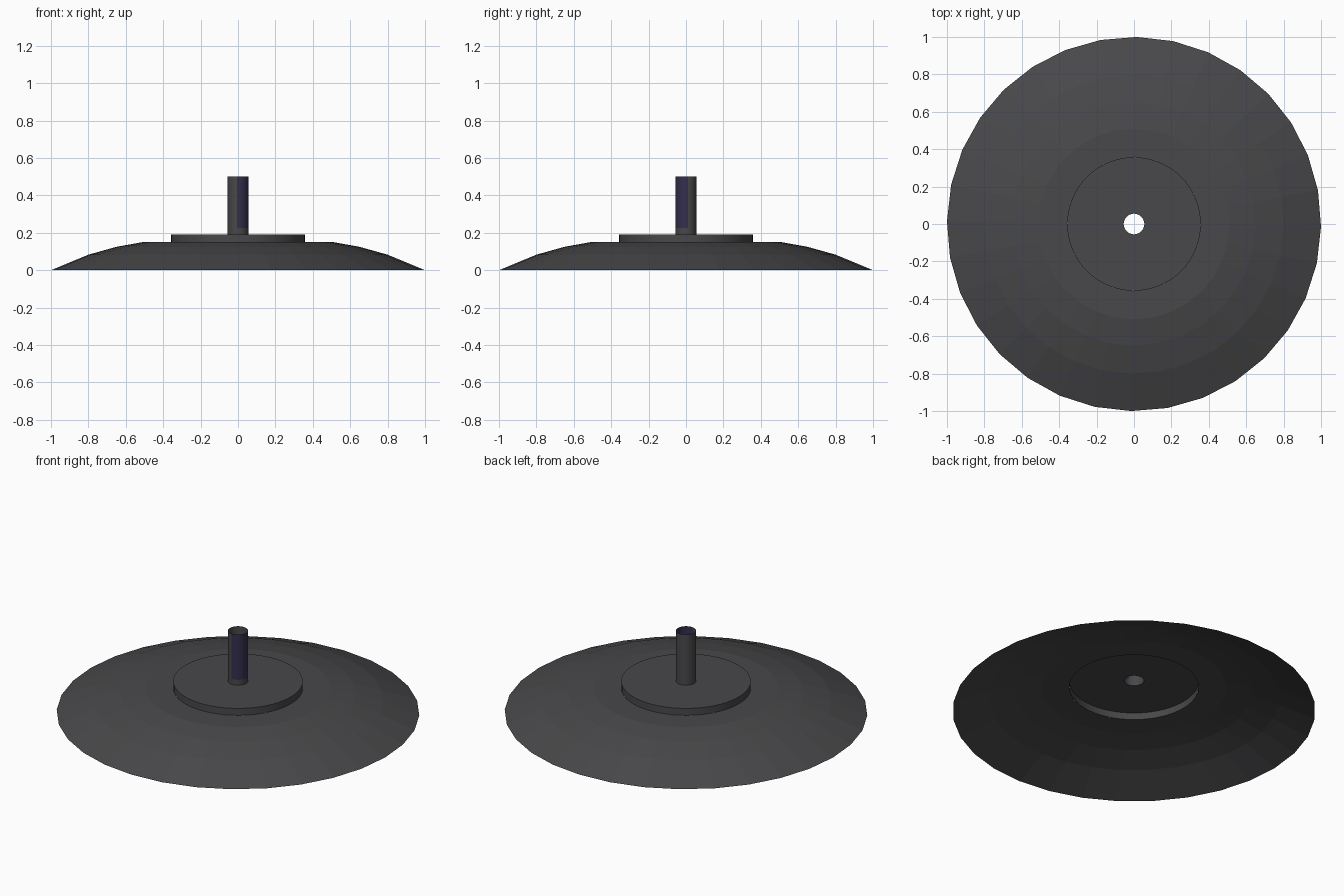
import bpy, bmesh, math

if "Cube" in bpy.data.objects:
    bpy.data.objects.remove(bpy.data.objects["Cube"])

SEG = 64


def material(name, rgb):
    m = bpy.data.materials.new(name)
    m.diffuse_color = (*rgb, 1)
    m.use_nodes = True
    m.node_tree.nodes["Principled BSDF"].inputs["Base Color"].default_value = m.diffuse_color
    return m


grey = material("dark grey", (0.065, 0.064, 0.068))
violet = material("dark violet", (0.034, 0.028, 0.075))


def lathe(name, profile, offset=0.0, mats=(grey,), rule=None):
    """Open surface of revolution; profile rows are (radius, z, faceted).
    Faceted rings put every second vertex on a chord, giving SEG/2 sides."""
    bm = bmesh.new()
    rings = []
    for r, z, faceted in profile:
        ring = []
        for i in range(SEG):
            a = offset + 2 * math.pi * i / SEG
            k = r * math.cos(2 * math.pi / SEG) if faceted and i % 2 else r
            ring.append(bm.verts.new((k * math.cos(a), k * math.sin(a), z)))
        rings.append(ring)
    for low, high in zip(rings, rings[1:]):
        for i in range(SEG):
            j = (i + 1) % SEG
            f = bm.faces.new((low[i], low[j], high[j], high[i]))
            if rule:
                f.material_index = rule(f.calc_center_median())
    me = bpy.data.meshes.new(name)
    bm.to_mesh(me)
    bm.free()
    for m in mats:
        me.materials.append(m)
    ob = bpy.data.objects.new(name, me)
    bpy.context.collection.objects.link(ob)
    return ob


# Shallow faceted dome, open underneath, with a flat shoulder
lathe("dome", [(1.0, 0, True), (0.80, 0.083, True), (0.65, 0.125, True),
               (0.51, 0.15, True), (0.357, 0.15, False)],
      offset=math.radians(-0.9))

# Raised hub, hollow below
hub = lathe("hub", [(0.357, 0.15, False), (0.357, 0.192, False),
                    (0.055, 0.192, False)])


# Open tube with a violet patch on its front right side
def patch(c):
    a = math.degrees(math.atan2(c.y, c.x))
    return 1 if -97 < a < 10 and c.z > 0.225 else 0


tube = lathe("tube", [(0.055, 0.192, False), (0.055, 0.225, False),
                      (0.055, 0.5, False)], mats=(grey, violet), rule=patch)

# Smooth the round parts, keep their rims sharp
for ob in (hub, tube):
    bpy.ops.object.select_all(action='DESELECT')
    ob.select_set(True)
    bpy.context.view_layer.objects.active = ob
    bpy.ops.object.shade_smooth_by_angle(angle=math.radians(30))
